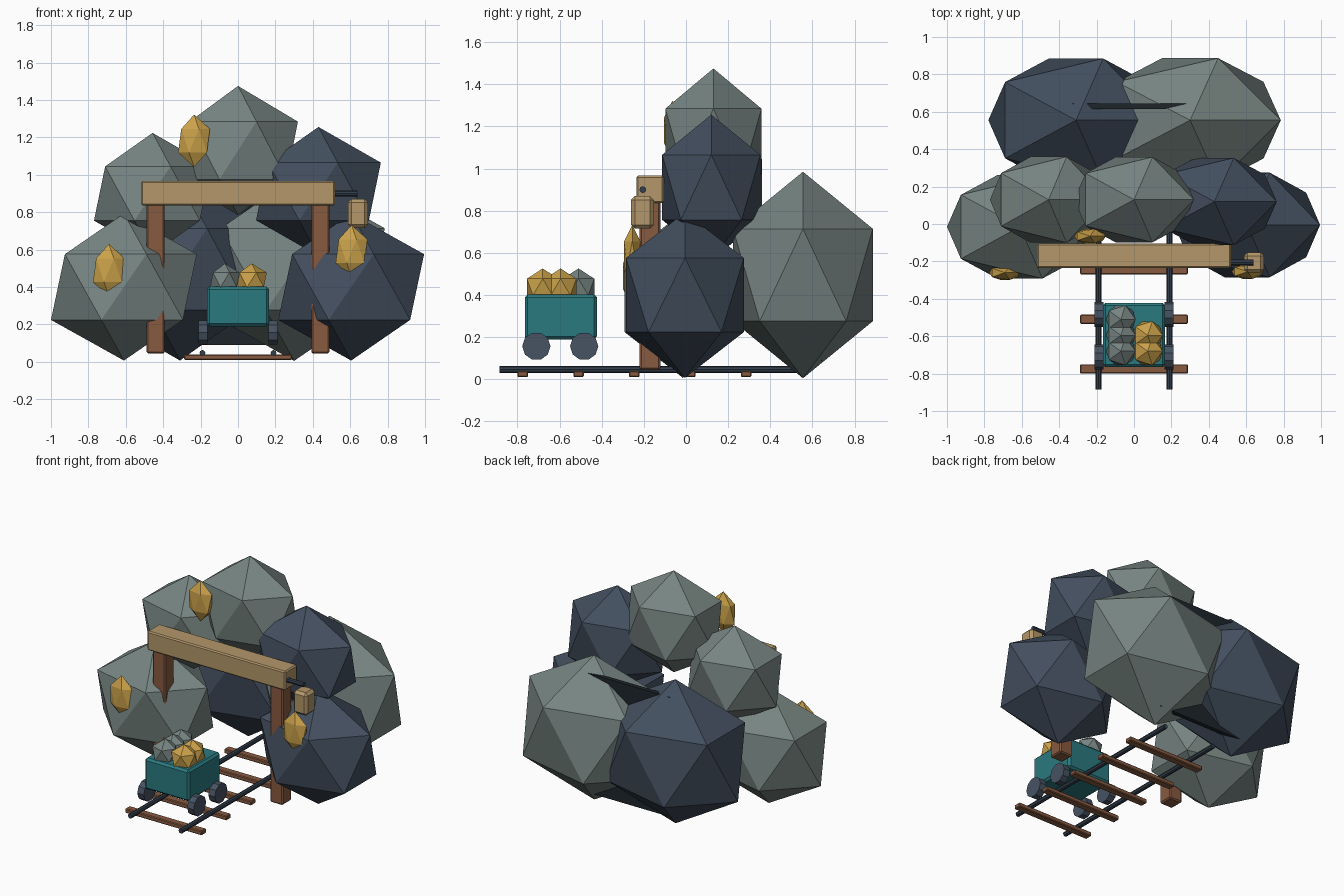
import bpy, math
from mathutils import Vector

if "Cube" in bpy.data.objects:
    bpy.data.objects.remove(bpy.data.objects["Cube"])


def material(name, hex_code):
    def lin(i):
        c = int(hex_code[i:i + 2], 16) / 255
        return c / 12.92 if c <= 0.04045 else ((c + 0.055) / 1.055) ** 2.4
    m = bpy.data.materials.new(name)
    m.diffuse_color = (lin(0), lin(2), lin(4), 1)
    m.use_nodes = True
    m.node_tree.nodes["Principled BSDF"].inputs["Base Color"].default_value = m.diffuse_color
    return m


GREY = material("grey_stone", "778582")
SLATE = material("slate_stone", "434F5F")
GOLD = material("gold", "CBA24A")
TEAL = material("teal_paint", "2A7A80")
TAN = material("tan_wood", "B3976A")
BROWN = material("brown_wood", "875A40")
IRON = material("iron", "475362")
STEEL = material("dark_steel", "333E4B")
BLACK = material("tunnel_dark", "1E252B")


def finish(name, mat):
    ob = bpy.context.object
    ob.name = name
    ob.data.materials.append(mat)
    return ob


def ico(name, mat, loc, radii):
    bpy.ops.mesh.primitive_ico_sphere_add(subdivisions=1, radius=1, location=loc)
    ob = finish(name, mat)
    ob.scale = radii
    return ob


def box(name, mat, lo, hi, bevel=0.0):
    lo, hi = Vector(lo), Vector(hi)
    bpy.ops.mesh.primitive_cube_add(size=1, location=(lo + hi) / 2)
    ob = finish(name, mat)
    for v in ob.data.vertices:
        v.co = v.co * (hi - lo)
    if bevel:
        b = ob.modifiers.new("edge", 'BEVEL')
        b.width, b.segments = bevel, 1
    return ob


def rod(name, mat, loc, radius, depth, axis, sides):
    rot = (0, math.pi / 2, 0) if axis == 'x' else (math.pi / 2, 0, 0)
    bpy.ops.mesh.primitive_cylinder_add(vertices=sides, radius=radius, depth=depth,
                                        location=loc, rotation=rot)
    return finish(name, mat)


# Boulders piled around the tunnel
ico("left_boulder", GREY, (-0.61, -0.015, 0.4), (0.436, 0.325, 0.393))
ico("right_boulder", SLATE, (0.605, -0.005, 0.4), (0.436, 0.329, 0.393))
ico("upper_left_boulder", GREY, (-0.457, 0.13, 0.9), (0.35, 0.27, 0.324))
ico("upper_right_boulder", SLATE, (0.43, 0.12, 0.911), (0.373, 0.274, 0.345))
ico("top_boulder", GREY, (0, 0.13, 1.13), (0.358, 0.268, 0.345))
ico("back_left_boulder", SLATE, (-0.31, 0.555, 0.495), (0.524, 0.388, 0.488))
ico("back_right_boulder", GREY, (0.30, 0.555, 0.495), (0.542, 0.39, 0.49))

# Dark tunnel backing
box("tunnel_back", BLACK, (-0.33, 0.615, 0.09), (0.33, 0.645, 0.9))

# Gold crystals stuck in the boulders
for x, y, z in ((-0.69, -0.26, 0.49), (0.607, -0.255, 0.592), (-0.235, -0.065, 1.182)):
    ico("gold_crystal", GOLD, (x, y, z), (0.095, 0.045, 0.14))

# Timber portal
for s in (-1, 1):
    box("portal_post", BROWN, (s * 0.44 - 0.048, -0.22, 0.045),
        (s * 0.44 + 0.048, -0.122, 0.85), 0.008)
box("portal_beam", TAN, (-0.518, -0.235, 0.836), (0.518, -0.105, 0.966), 0.008)

# Lantern on its bracket
rod("lantern_bracket", STEEL, (0.57, -0.205, 0.9), 0.016, 0.14, 'x', 8)
box("lantern", TAN, (0.588, -0.26, 0.715), (0.695, -0.153, 0.87), 0.018)

# Track
for i in range(5):
    y = -0.775 + 0.265 * i
    box("sleeper", BROWN, (-0.288, y - 0.025, 0.01), (0.288, y + 0.025, 0.04), 0.005)
for s in (-1, 1):
    rod("rail", STEEL, (s * 0.19, -0.178, 0.047), 0.016, 1.415, 'y', 8)

# Mine cart
box("cart_body", TEAL, (-0.167, -0.765, 0.19), (0.167, -0.422, 0.402), 0.014)
for s in (-1, 1):
    for y in (-0.71, -0.483):
        rod("cart_wheel", IRON, (s * 0.187, y, 0.157), 0.067, 0.048, 'x', 10)

# Ore load
for y in (-0.51, -0.595, -0.68):
    ico("stone_ore", GREY, (-0.07, y, 0.438), (0.088, 0.088, 0.088))
for y in (-0.595, -0.68):
    ico("gold_ore", GOLD, (0.073, y, 0.438), (0.09, 0.088, 0.088))
